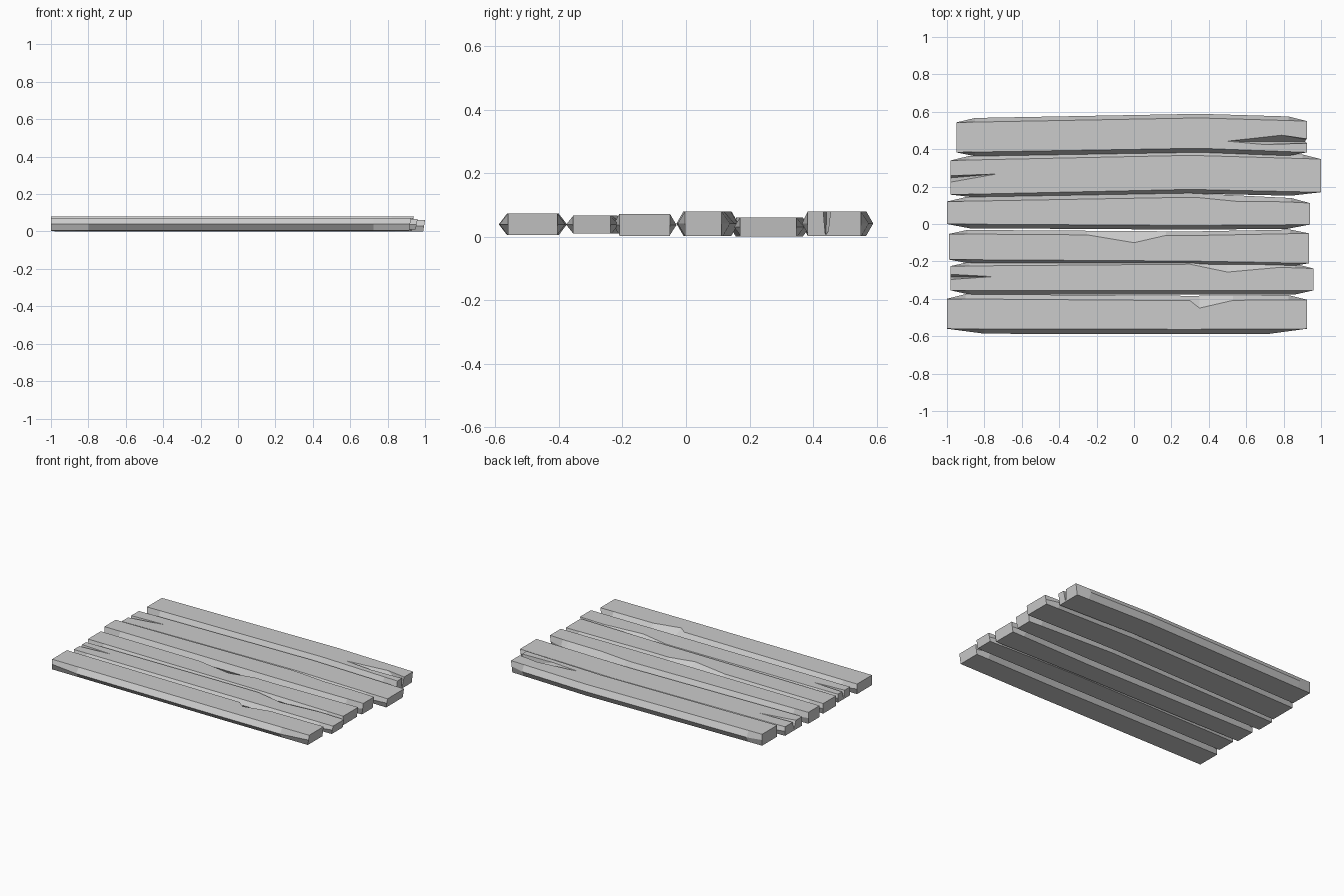
import bpy
import bmesh

cube = bpy.data.objects.get("Cube")
if cube:
    bpy.data.objects.remove(cube, do_unlink=True)

# One weathered grey for all the boards
grey = bpy.data.materials.new("weathered grey")
grey.use_nodes = True
colour = (0.6, 0.6, 0.6, 1)
grey.diffuse_color = colour
grey.node_tree.nodes["Principled BSDF"].inputs["Base Color"].default_value = colour


def link(name, bm):
    bmesh.ops.recalc_face_normals(bm, faces=bm.faces)
    mesh = bpy.data.meshes.new(name)
    bm.to_mesh(mesh)
    bm.free()
    mesh.materials.append(grey)
    obj = bpy.data.objects.new(name, mesh)
    bpy.context.collection.objects.link(obj)
    return obj


def edge_y(edge, x, ends, bend):
    """Height of a slightly bent long edge given at left, bend and right."""
    left, middle, right = edge
    if x < bend:
        return left + (middle - left) * (x - ends[0]) / (bend - ends[0])
    return middle + (right - middle) * (x - bend) / (ends[1] - bend)


def plank(name, ends, heights, front, back, bend=0.3, bulge=0.022,
          front_taper=0.1, chip=None):
    """Board with pointed long sides that taper back to square ends."""
    bm = bmesh.new()
    low, high = heights
    middle = (low + high) / 2
    rims = {}
    for side, edge, taper in ((-1, front, front_taper), (1, back, 0.1)):
        stations = {ends[0], ends[0] + taper, bend, ends[1] - taper, ends[1]}
        if chip and side == 1:
            stations.update(chip[:3])
        rows = []
        for x in sorted(stations):
            y = edge_y(edge, x, ends, bend)
            ridge = y if x in ends else y + side * bulge
            top = y - chip[3] if chip and side == 1 and x == chip[1] else y
            foot = x - 0.01 if x == ends[1] else x
            rows.append([bm.verts.new(p) for p in
                         ((foot, y, low), ((x + foot) / 2, ridge, middle), (x, top, high))])
        for a, b in zip(rows, rows[1:]):
            for i in range(2):
                bm.faces.new((a[i], b[i], b[i + 1], a[i + 1]))
        rims[side] = rows
    # Flat top, flat underside and both end faces
    for i in (0, 2):
        bm.faces.new([r[i] for r in rims[-1]] + [r[i] for r in reversed(rims[1])])
    for i in (0, -1):
        bm.faces.new(rims[-1][i] + rims[1][i][::-1])
    return link(name, bm)


def split(board, outline, root):
    """Cut a tapering crack: outline on the top, root at the bottom."""
    bm = bmesh.new()
    for x, y in outline:
        bm.verts.new((x, y, 0.085))
    bm.verts.new(root)
    bmesh.ops.convex_hull(bm, input=bm.verts)
    cutter = link("crack_cutter", bm)
    cutter.hide_render = True
    mod = board.modifiers.new("crack", "BOOLEAN")
    mod.operation = "DIFFERENCE"
    mod.solver = "EXACT"
    mod.object = cutter
    # Bake the cut so that the cutter can go
    graph = bpy.context.evaluated_depsgraph_get()
    baked = bpy.data.meshes.new_from_object(board.evaluated_get(graph))
    board.modifiers.clear()
    board.data = baked
    bpy.data.objects.remove(cutter, do_unlink=True)


# Boards from front to back
plank("front_plank", (-1, 0.925), (0.005, 0.073),
      (-0.56, -0.563, -0.56), (-0.4, -0.41, -0.405),
      front_taper=0.2, bulge=0.026, chip=(0.19, 0.35, 0.53, 0.04))

second = plank("second_plank", (-0.98, 0.96), (0.01, 0.066),
               (-0.355, -0.355, -0.355), (-0.225, -0.215, -0.238),
               chip=(0.3, 0.5, 0.78, 0.035))
split(second, ((-1, -0.262), (-1, -0.302), (-0.67, -0.28)), (-1, -0.285, 0.01))

plank("third_plank", (-0.99, 0.935), (0.003, 0.071),
      (-0.19, -0.198, -0.21), (-0.053, -0.062, -0.05),
      front_taper=0.12, chip=(-0.25, 0, 0.17, 0.04))

plank("fourth_plank", (-1, 0.94), (0.003, 0.08),
      (0, -0.008, -0.003), (0.12, 0.143, 0.112),
      front_taper=0.12, chip=(0.35, 0.55, 0.8, 0.01))

fifth = plank("fifth_plank", (-0.98, 1), (0, 0.061),
              (0.157, 0.185, 0.17), (0.34, 0.367, 0.347), front_taper=0.16)
split(fifth, ((-1, 0.263), (-1, 0.21), (-0.62, 0.277)), (-1, 0.245, 0.005))

back = plank("back_plank", (-0.95, 0.925), (0.003, 0.08),
             (0.383, 0.405, 0.383), (0.543, 0.567, 0.55), bend=0.35)
split(back, ((0.47, 0.443), (0.78, 0.477), (0.95, 0.452), (0.95, 0.432), (0.68, 0.424)),
      (0.95, 0.44, 0))
